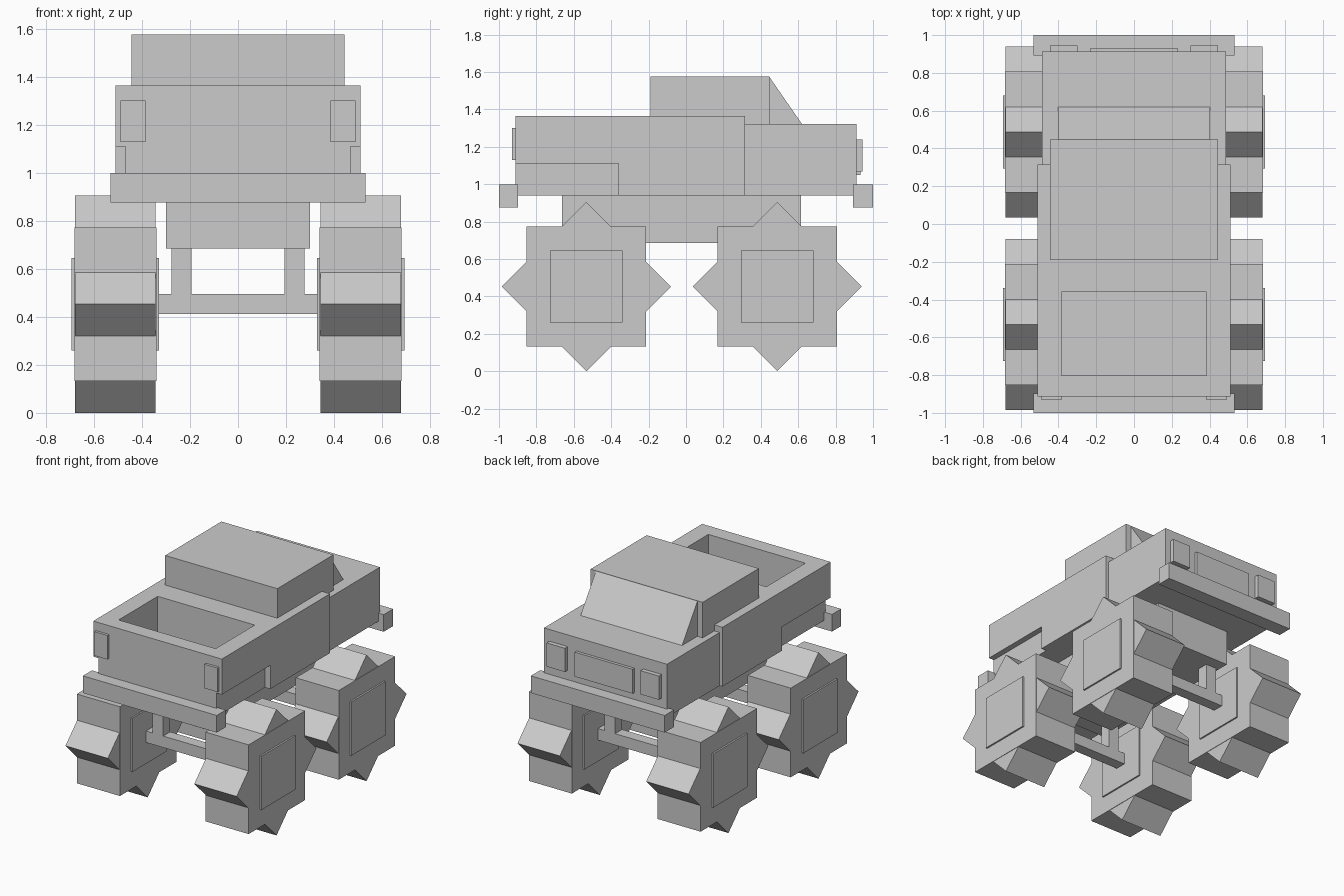
import bpy, bmesh, math
from mathutils import Matrix, Vector

cube = bpy.data.objects.get("Cube")
if cube:
    bpy.data.objects.remove(cube, do_unlink=True)

grey = bpy.data.materials.new("plain_grey")
grey.use_nodes = True
grey.diffuse_color = (0.6, 0.6, 0.6, 1)
grey.node_tree.nodes["Principled BSDF"].inputs["Base Color"].default_value = (0.6, 0.6, 0.6, 1)


def finish(name, bm):
    bmesh.ops.recalc_face_normals(bm, faces=bm.faces)
    mesh = bpy.data.meshes.new(name)
    bm.to_mesh(mesh)
    bm.free()
    mesh.materials.append(grey)
    obj = bpy.data.objects.new(name, mesh)
    bpy.context.collection.objects.link(obj)
    return obj


def box(name, x, y, z):
    """Box spanning the given (low, high) pairs."""
    low, high = Vector((x[0], y[0], z[0])), Vector((x[1], y[1], z[1]))
    bm = bmesh.new()
    bmesh.ops.create_cube(bm, size=1, matrix=Matrix.Translation((low + high) / 2)
                          @ Matrix.Diagonal((*(high - low), 1)))
    return finish(name, bm)


def wide(name, half, y, z):
    return box(name, (-half, half), y, z)


def prism(name, x, profile):
    """Extrude a (y, z) outline between two x values."""
    bm = bmesh.new()
    face = bm.faces.new([bm.verts.new((x[0], y, z)) for y, z in profile])
    ext = bmesh.ops.extrude_face_region(bm, geom=[face])
    verts = [g for g in ext["geom"] if isinstance(g, bmesh.types.BMVert)]
    bmesh.ops.translate(bm, verts=verts, vec=(x[1] - x[0], 0, 0))
    return finish(name, bm)


def cut(obj, cutter):
    mod = obj.modifiers.new("cut", "BOOLEAN")
    mod.operation = "DIFFERENCE"
    mod.solver = "EXACT"
    mod.object = cutter
    bpy.context.view_layer.objects.active = obj
    bpy.ops.object.modifier_apply(modifier=mod.name)
    bpy.data.objects.remove(cutter, do_unlink=True)


def side_pair(name, x, y, z):
    for side, s in (("left", 1), ("right", -1)):
        box(f"{side}_{name}", sorted((s * x[0], s * x[1])), y, z)


# Body with open cargo bed and stepped lower sides
body = wide("cargo_body", 0.51, (-0.912, 0.315), (0.94, 1.365))
cut(body, wide("bed_cutter", 0.385, (-0.803, -0.36), (1.05, 1.5)))
for s in (-1, 1):
    cut(body, box("step_cutter", sorted((s * 0.468, s * 0.6)), (-1, -0.362), (0.9, 1.11)))

# Hood, cab and windshield
wide("hood", 0.488, (0.315, 0.912), (0.94, 1.322))
wide("cab", 0.445, (-0.19, 0.447), (1.3, 1.577))
prism("windshield", (-0.403, 0.403), [(0.447, 1.322), (0.62, 1.322), (0.447, 1.572)])

# Chassis and bumpers
wide("chassis", 0.30, (-0.663, 0.615), (0.685, 0.94))
wide("tail_bumper", 0.531, (-1, -0.897), (0.877, 1.0))
wide("nose_bumper", 0.531, (0.893, 1), (0.877, 1.0))

# Lights and grille
side_pair("tail_light", (0.385, 0.489), (-0.931, -0.912), (1.13, 1.302))
side_pair("headlight", (0.3, 0.445), (0.912, 0.944), (1.068, 1.238))
wide("grille", 0.23, (0.912, 0.933), (1.05, 1.225))

# Wheels from two crossed squares, with hubs, axles and struts
AXLE_Z = 0.453
for end, cy in (("tail", -0.533), ("nose", 0.488)):
    for side, s in (("left", 1), ("right", -1)):
        for part, radius, inner, outer, turn in (
                ("tyre_block", 0.32, 0.34, 0.682, 0.25),
                ("tyre_tread", 0.32, 0.343, 0.679, 0),
                ("hub", 0.193, 0.329, 0.694, 0.25)):
            r = radius * math.sqrt(2)
            ring = [(cy + r * math.cos((k / 2 + turn) * math.pi),
                     AXLE_Z + r * math.sin((k / 2 + turn) * math.pi)) for k in range(4)]
            prism(f"{end}_{side}_{part}", (s * inner, s * outer), ring)
    near = (cy - 0.04, cy + 0.04)
    wide(f"{end}_axle", 0.335, near, (0.413, 0.495))
    side_pair(f"{end}_strut", (0.193, 0.278), near, (0.495, 0.685))
